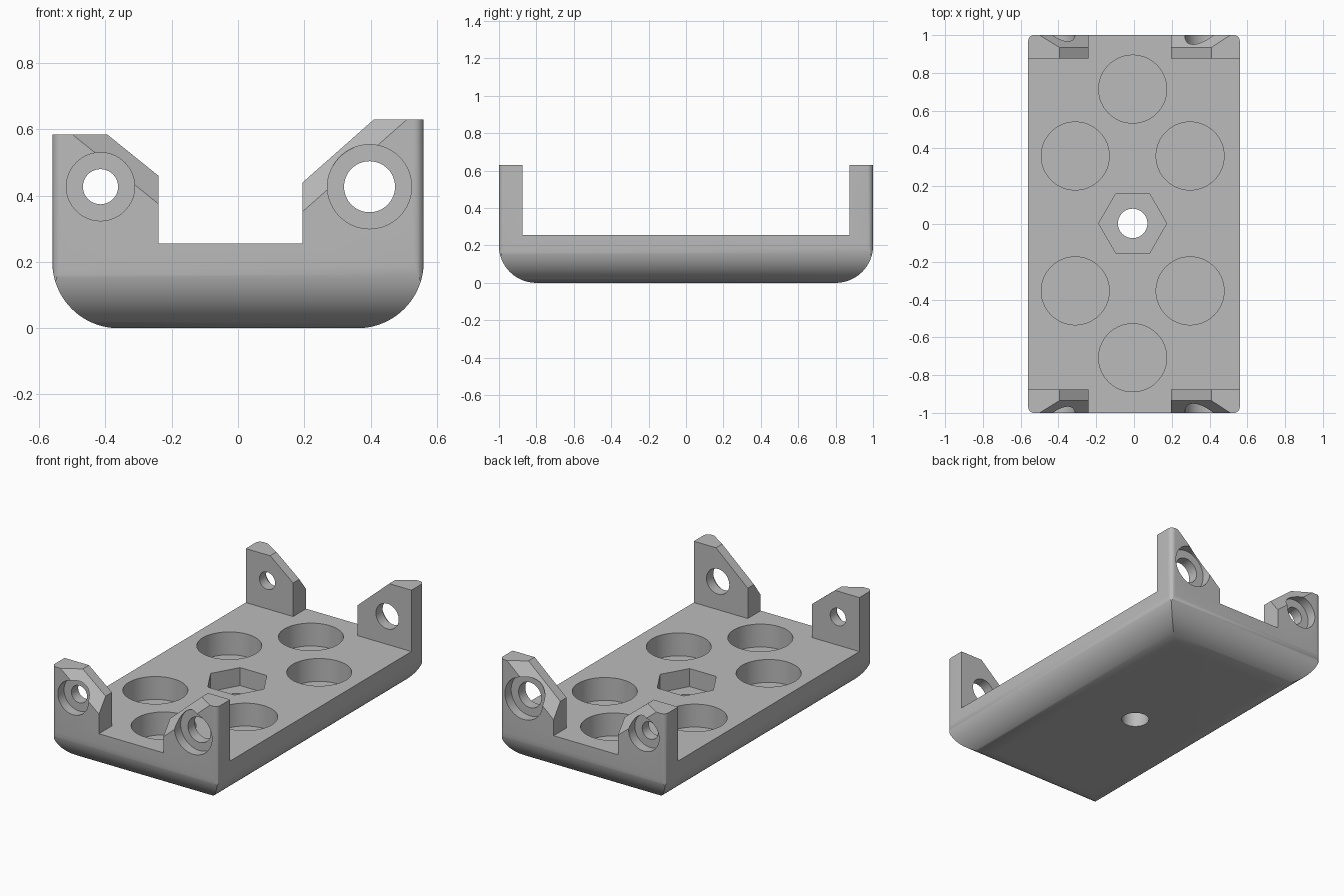
import bpy, bmesh
from math import cos, sin, pi
from mathutils import Vector

cube = bpy.data.objects.get("Cube")
if cube:
    bpy.data.objects.remove(cube, do_unlink=True)

HALF_X, HALF_Y = 0.56, 1.0
FLOOR, TAB_IN = 0.255, 0.875
EPS = 0.0005

grey = bpy.data.materials.new("light grey plastic")
grey.use_nodes = True
grey.diffuse_color = (0.5, 0.5, 0.5, 1)
grey.node_tree.nodes["Principled BSDF"].inputs["Base Color"].default_value = (0.5, 0.5, 0.5, 1)


def prism(name, points, direction):
    """Solid made by sweeping a flat outline along a vector."""
    bm = bmesh.new()
    face = bm.faces.new([bm.verts.new(p) for p in points])
    new = bmesh.ops.extrude_face_region(bm, geom=[face], use_keep_orig=True)["geom"]
    bmesh.ops.translate(bm, vec=Vector(direction),
                        verts=[g for g in new if isinstance(g, bmesh.types.BMVert)])
    bmesh.ops.recalc_face_normals(bm, faces=bm.faces)
    mesh = bpy.data.meshes.new(name)
    bm.to_mesh(mesh)
    bm.free()
    mesh.materials.append(grey)
    ob = bpy.data.objects.new(name, mesh)
    bpy.context.collection.objects.link(ob)
    return ob


def arc(cx, cy, r, start, end, n):
    return [(cx + r * cos(start + (end - start) * i / n),
             cy + r * sin(start + (end - start) * i / n)) for i in range(n + 1)]


def ring(cx, cy, r, n):
    return arc(cx, cy, r, 0, 2 * pi, n)[:-1]


def rounded_bottom(half, r=0.2):
    """Lower half of an outline, left to right, with round bottom corners."""
    half += EPS
    return (arc(-half + r, r, r, pi, 1.5 * pi, 24)
            + arc(half - r, r, r, 1.5 * pi, 2 * pi, 24))


def combine(target, tool, operation):
    mod = target.modifiers.new(operation, "BOOLEAN")
    mod.operation = operation
    mod.solver = "EXACT"
    mod.object = tool
    bpy.context.view_layer.objects.active = target
    bpy.ops.object.modifier_apply(modifier=mod.name)
    bpy.data.objects.remove(tool, do_unlink=True)


# Plan outline with small corner radii
r = 0.03
plan = []
for i, (sx, sy) in enumerate([(1, 1), (-1, 1), (-1, -1), (1, -1)]):
    plan += arc(sx * (HALF_X - r), sy * (HALF_Y - r), r, i * pi / 2, (i + 1) * pi / 2, 8)
tray = prism("mounting_tray", [(x, y, -0.1) for x, y in plan], (0, 0, 1))

# Each tab: diagonal from top to inner side, hole centre, hole and recess radii
tabs = [((-0.395, 0.585), (-0.24, 0.46), (-0.415, 0.427), 0.053, 0.103),
        ((0.41, 0.63), (0.195, 0.44), (0.397, 0.427), 0.077, 0.127)]
(left_top, left_low), (right_top, right_low) = [t[:2] for t in tabs]

# Front outline: rounded base with two uneven tabs
front = rounded_bottom(HALF_X) + [
    (HALF_X + EPS, right_top[1]), right_top, right_low, (right_low[0], FLOOR),
    (left_low[0], FLOOR), left_low, left_top, (-HALF_X - EPS, left_top[1])]
combine(tray, prism("front_outline", [(x, -1.2, z) for x, z in front], (0, 2.4, 0)), "INTERSECT")

# Side outline: rounded base with upright ends
side = rounded_bottom(HALF_Y) + [
    (HALF_Y + EPS, 0.8), (TAB_IN, 0.8), (TAB_IN, FLOOR),
    (-TAB_IN, FLOOR), (-TAB_IN, 0.8), (-HALF_Y - EPS, 0.8)]
combine(tray, prism("side_outline", [(-0.8, y, z) for y, z in side], (1.6, 0, 0)), "INTERSECT")

# Tab chamfers, screw holes and recesses, at both ends
for top, low, (hx, hz), hole, recess in tabs:
    a, b = Vector((top[0], 0, top[1])), Vector((low[0], 0, low[1]))
    along = (b - a).normalized()
    out = Vector((-along.z, 0, along.x))
    if out.z < 0:
        out = -out
    w, depth = 0.066, 0.065
    for s in (-1, 1):
        section = [(-2 * w, 1 + depth), (w, 1 - 2 * depth), (w, 1 + depth)]
        pts = [a - along * 0.12 + out * o + Vector((0, s * y, 0)) for o, y in section]
        combine(tray, prism("chamfer", pts, b - a + along * 0.22), "DIFFERENCE")
        pts = [(x, s * 0.94, z) for x, z in ring(hx, hz, recess, 64)]
        combine(tray, prism("recess", pts, (0, s * 0.2, 0)), "DIFFERENCE")
        pts = [(x, s * 0.8, z) for x, z in ring(hx, hz, hole, 64)]
        combine(tray, prism("screw_hole", pts, (0, s * 0.4, 0)), "DIFFERENCE")

# Six round pockets, hexagonal nut pocket and central through hole
cx, cy = -0.007, 0.003
pockets = [(0, 0.711), (0, -0.711)] + [(sx * 0.304, sy * 0.357) for sx in (-1, 1) for sy in (-1, 1)]
cuts = [(cx + x, cy + y, 0.18, 64, 0.14) for x, y in pockets]
cuts += [(cx, cy, 0.18, 6, 0.11), (cx, cy, 0.078, 48, 0.5)]
for x, y, radius, n, depth in cuts:
    pts = [(u, v, FLOOR - depth) for u, v in ring(x, y, radius, n)]
    combine(tray, prism("pocket", pts, (0, 0, depth + 0.2)), "DIFFERENCE")

# Smooth rounds, crisp edges
bpy.ops.object.select_all(action="DESELECT")
tray.select_set(True)
bpy.context.view_layer.objects.active = tray
bpy.ops.object.shade_smooth_by_angle(angle=pi / 6)
